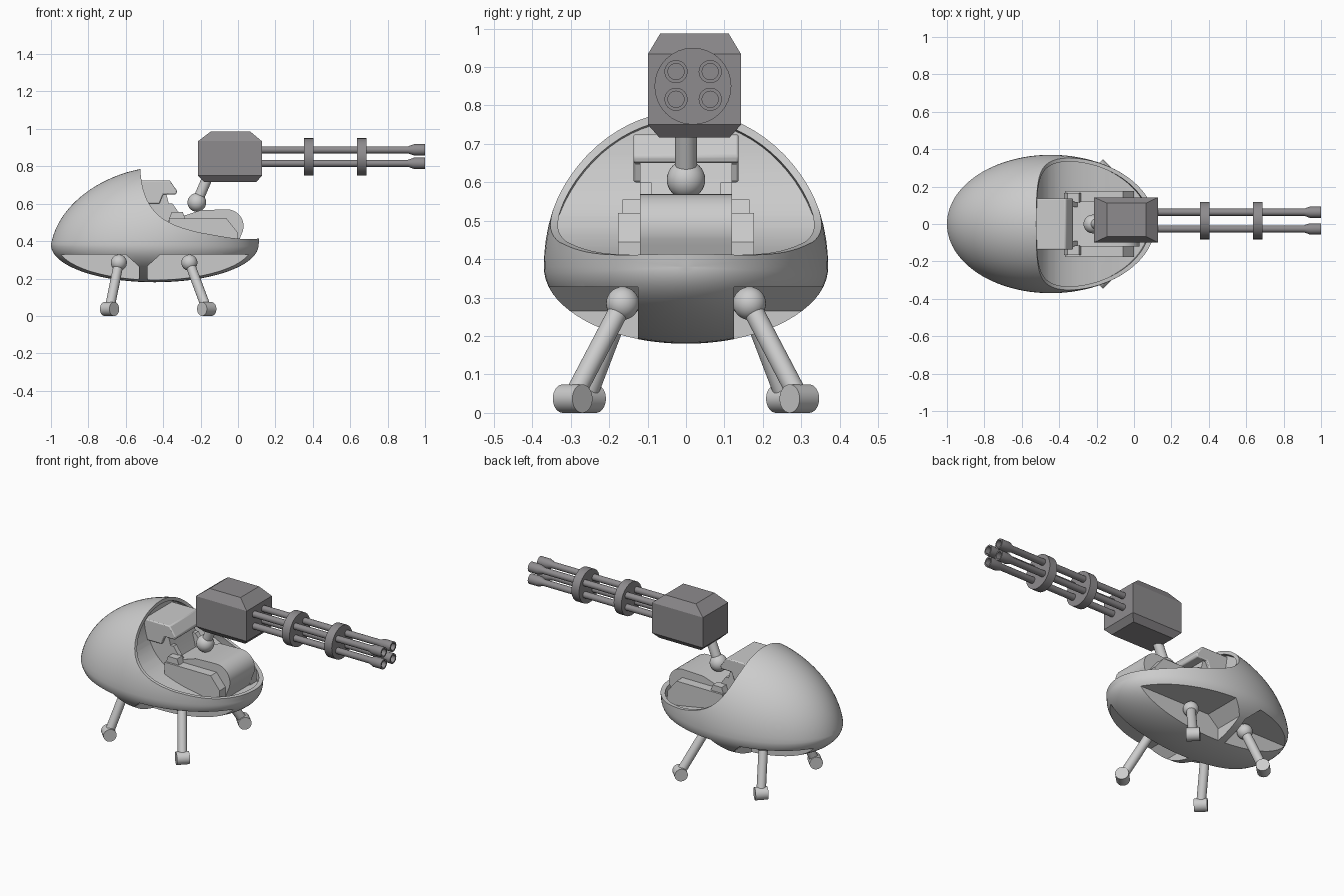
import bpy, bmesh, math
from mathutils import Vector
from mathutils.geometry import interpolate_bezier

if "Cube" in bpy.data.objects:
    bpy.data.objects.remove(bpy.data.objects["Cube"])

gun_grey = bpy.data.materials.new("gun_grey")
gun_grey.diffuse_color = (0.27, 0.26, 0.27, 1)
gun_grey.use_nodes = True
gun_grey.node_tree.nodes["Principled BSDF"].inputs["Base Color"].default_value = gun_grey.diffuse_color


def finish(name, bm, mat=None, angle=30, bevel=0):
    bmesh.ops.recalc_face_normals(bm, faces=bm.faces)
    me = bpy.data.meshes.new(name)
    bm.to_mesh(me)
    bm.free()
    ob = bpy.data.objects.new(name, me)
    bpy.context.collection.objects.link(ob)
    if mat:
        me.materials.append(mat)
    if bevel:
        m = ob.modifiers.new("bevel", 'BEVEL')
        m.width, m.segments = bevel, 2
    smooth(ob, angle)
    return ob


def smooth(ob, angle=30):
    bpy.ops.object.select_all(action='DESELECT')
    ob.select_set(True)
    bpy.context.view_layer.objects.active = ob
    bpy.ops.object.shade_smooth_by_angle(angle=math.radians(angle))


def prism(name, pts, y0, y1, **kw):
    """Side profile (x, z) extruded along y."""
    bm = bmesh.new()
    f = bm.faces.new([bm.verts.new((x, y0, z)) for x, z in pts])
    ext = bmesh.ops.extrude_face_region(bm, geom=[f])
    vs = [v for v in ext["geom"] if isinstance(v, bmesh.types.BMVert)]
    bmesh.ops.translate(bm, verts=vs, vec=(0, y1 - y0, 0))
    return finish(name, bm, **kw)


def lathe(name, start, axis, profile, mat=None, seg=32):
    """Spin (distance, radius) points around an axis from start."""
    axis = Vector(axis).normalized()
    q = Vector((0, 0, 1)).rotation_difference(axis)
    bm = bmesh.new()
    rings = []
    for d, r in profile:
        rings.append([bm.verts.new(Vector(start) + q @ Vector(
            (r * math.cos(a), r * math.sin(a), d)))
            for a in (2 * math.pi * i / seg for i in range(seg))])
    for a, b in zip(rings, rings[1:]):
        for i in range(seg):
            j = (i + 1) % seg
            bm.faces.new((a[i], a[j], b[j], b[i]))
    bm.faces.new(rings[0])
    bm.faces.new(rings[-1])
    return finish(name, bm, mat)


def rod(name, a, b, r, mat=None):
    d = Vector(b) - Vector(a)
    return lathe(name, a, d, [(0, r), (d.length, r)], mat)


def ball(name, loc, r):
    bm = bmesh.new()
    bmesh.ops.create_uvsphere(bm, u_segments=32, v_segments=16, radius=r)
    bmesh.ops.translate(bm, verts=bm.verts, vec=loc)
    return finish(name, bm)


def egg(name, s):
    bm = bmesh.new()
    bmesh.ops.create_uvsphere(bm, u_segments=72, v_segments=48, radius=1)
    for v in bm.verts:
        z, y, x = v.co * s      # poles along x
        up = max(z, 0)
        v.co = (-.445 + .555 * x + .07 * up, .37 * y, .38 + (.42 if z > 0 else .2) * z)
    return finish(name, bm)


def boolean(ob, cutter, op='DIFFERENCE'):
    m = ob.modifiers.new("cut", 'BOOLEAN')
    m.object, m.operation, m.solver = cutter, op, 'EXACT'
    bpy.context.view_layer.objects.active = ob
    bpy.ops.object.modifier_apply(modifier=m.name)
    bpy.data.objects.remove(cutter)


# Egg-shaped body with a swept cockpit opening
body = egg("body", 1)
curve = [Vector((x, z, 0)) for x, z in [
    (-.524, .82), (-.52, .55), (-.40, .49), (-.2, .445), (-.1, .43), (0, .40), (.13, .415)]]
edge = interpolate_bezier(*curve[:4], 20)[:-1] + interpolate_bezier(*curve[3:], 10)


def opening(name, dx, dz):
    pts = [(p.x + dx, p.y + dz) for p in edge]
    return prism(name, pts + [(.4, .42 + dz), (.4, 1.1), (edge[0].x + dx, 1.1)], -.6, .6)


boolean(body, opening("rim_cutter", 0, 0))
recess = egg("recess_cutter", .95)
boolean(recess, opening("recess_profile", -.015, -.045), 'INTERSECT')
boolean(body, recess)

# Leg wells under the body, leaving a keel and a cross rib
wells = [[(-1.2, .1), (-1.2, .328), (-.6, .328), (-.53, .265), (-.53, .1)],
         [(-.485, .1), (-.485, .265), (-.415, .328), (.3, .328), (.3, .1)]]
for pts in wells:
    for s in (-1, 1):
        boolean(body, prism("well_cutter", pts, s * .125, s * .6))
smooth(body)

# Legs with ball joints and roller feet
for s, side in ((-1, "right"), (1, "left")):
    for end, hip, foot in (("front", (-.26, .165), (-.167, .295)),
                           ("rear", (-.637, .165), (-.687, .26))):
        h = Vector((hip[0], s * hip[1], .285))
        f = Vector((foot[0], s * foot[1], .037))
        t = Vector((1, -s if end == "front" else s, 0)).normalized() * .036
        ball(f"{end}_{side}_hip", h, .043)
        rod(f"{end}_{side}_leg", h, f, .026)
        rod(f"{end}_{side}_foot", f - t, f + t, .037)

# Seat cushion with rounded front
nose = [(-.06 + .09 * math.cos(a), .48 + .09 * math.sin(a))
        for a in (math.radians(d) for d in range(-30, 91, 12))]
prism("seat_cushion", [(-.4, .33), (-.02, .33)] + nose + [(-.2, .565), (-.4, .5)], -.12, .12)

# Seat back and headrest
prism("seat_back", [(-.56, .4), (-.3, .4), (-.35, .52), (-.385, .66), (-.56, .66)], -.12, .12)
prism("headrest", [(-.56, .6), (-.56, .725), (-.365, .725), (-.325, .668), (-.33, .65),
                   (-.4, .65), (-.42, .6)], -.137, .137, bevel=.006)

# Arm rests and their inner rear pads
for s, side in ((-1, "right"), (1, "left")):
    prism(f"{side}_armrest", [(-.37, .36), (-.37, .52), (-.06, .52), (0, .445), (0, .36)],
          s * .115, s * .177)
    prism(f"{side}_arm_pad", [(-.375, .5), (-.355, .555), (-.295, .555), (-.275, .5)],
          s * .115, s * .165)
    prism(f"{side}_back_bolster", [(-.42, .48), (-.42, .6), (-.35, .6), (-.3, .53), (-.3, .48)],
          s * .09, s * .12)

# Gun mount
ball("mount_ball", (-.22, 0, .607), .05)
rod("mount_post", (-.22, 0, .607), (-.15, 0, .77), .028)

# Gun housing: stacked rectangles with chamfered top and bottom
bm = bmesh.new()
levels = []
for x0, x1, hy, z in ((-.18, .098, .091, .716), (-.214, .128, .121, .75),
                      (-.214, .128, .121, .934), (-.144, .064, .089, .987)):
    levels.append([bm.verts.new((x, .022 + y, z))
                   for x, y in ((x0, -hy), (x1, -hy), (x1, hy), (x0, hy))])
for a, b in zip(levels, levels[1:]):
    for i in range(4):
        j = (i + 1) % 4
        bm.faces.new((a[i], a[j], b[j], b[i]))
bm.faces.new(levels[0])
bm.faces.new(levels[-1])
finish("gun_housing", bm, gun_grey, 10)

# Four barrels with flared hollow muzzles, held by two discs
for i, (y, z) in enumerate(((-.026, .888), (.063, .888), (-.026, .816), (.063, .816))):
    lathe(f"barrel_{i + 1}", (.1, y, z), (1, 0, 0),
          [(0, .019), (.81, .019), (.84, .03), (.9, .03), (.9, .021), (.83, .021)], gun_grey)
for i, x in enumerate((.353, .637)):
    rod(f"barrel_disc_{i + 1}", (x, .018, .85), (x + .051, .018, .85), .1, gun_grey)
